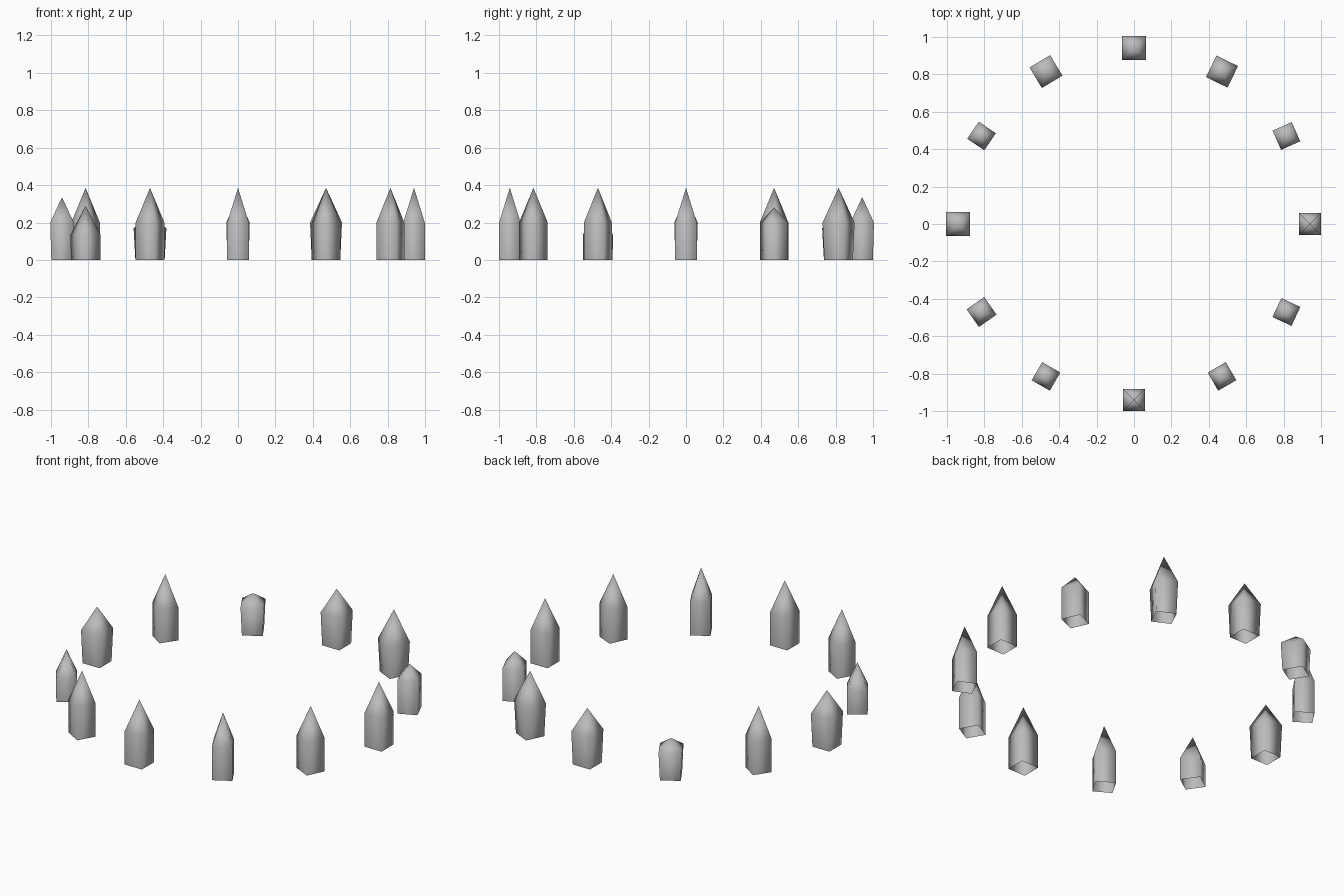
import bpy, bmesh, math
from mathutils import Matrix

cube = bpy.data.objects.get("Cube")
if cube:
    bpy.data.objects.remove(cube, do_unlink=True)

stone = bpy.data.materials.new("plain grey")
stone.use_nodes = True
grey = (0.5, 0.5, 0.5, 1)
stone.diffuse_color = grey
stone.node_tree.nodes["Principled BSDF"].inputs["Base Color"].default_value = grey

RING = 0.941
TALL, MID = 0.385, 0.2


def make_post(name, angle, turn, base, shoulder_width, shoulder, peak):
    """Square post, open underneath, with a pyramid point on top."""
    bm = bmesh.new()
    rings = []
    for width, z in ((base, 0), (shoulder_width, shoulder)):
        h = width / 2
        rings.append([bm.verts.new((sx * h, sy * h, z))
                      for sx, sy in ((-1, -1), (1, -1), (1, 1), (-1, 1))])
    tip = bm.verts.new((0, 0, peak))
    low, high = rings
    for i in range(4):
        j = (i + 1) % 4
        bm.faces.new((low[i], low[j], high[j], high[i]))
        bm.faces.new((high[i], high[j], tip))
    for face in bm.faces:
        face.smooth = True
    bm.transform(Matrix.Rotation(math.radians(turn), 4, "Z"))
    mesh = bpy.data.meshes.new(name)
    bm.to_mesh(mesh)
    bm.free()
    mesh.materials.append(stone)
    post = bpy.data.objects.new(name, mesh)
    a = math.radians(angle)
    post.location = (RING * math.cos(a), RING * math.sin(a), 0)
    bpy.context.collection.objects.link(post)


# Ring of posts, anticlockwise from +x: turn, base, shoulder width, shoulder, peak
posts = [
    (0, 0.115, 0.115, MID, TALL),
    (24, 0.112, 0.112, MID, 0.28),
    (-26, 0.114, 0.128, MID, TALL),
    (0, 0.114, 0.126, MID, 0.335),
    (31, 0.114, 0.128, 0.17, 0.23),
    (-34, 0.11, 0.11, MID, TALL),
    (0, 0.114, 0.126, MID, 0.335),
    (35, 0.113, 0.115, 0.135, 0.29),
    (-30, 0.112, 0.112, MID, TALL),
    (0, 0.115, 0.115, MID, TALL),
    (30, 0.112, 0.112, MID, TALL),
    (-25, 0.112, 0.112, MID, TALL),
]
for i, spec in enumerate(posts):
    make_post(f"pointed_post_{i + 1}", i * 30, *spec)
